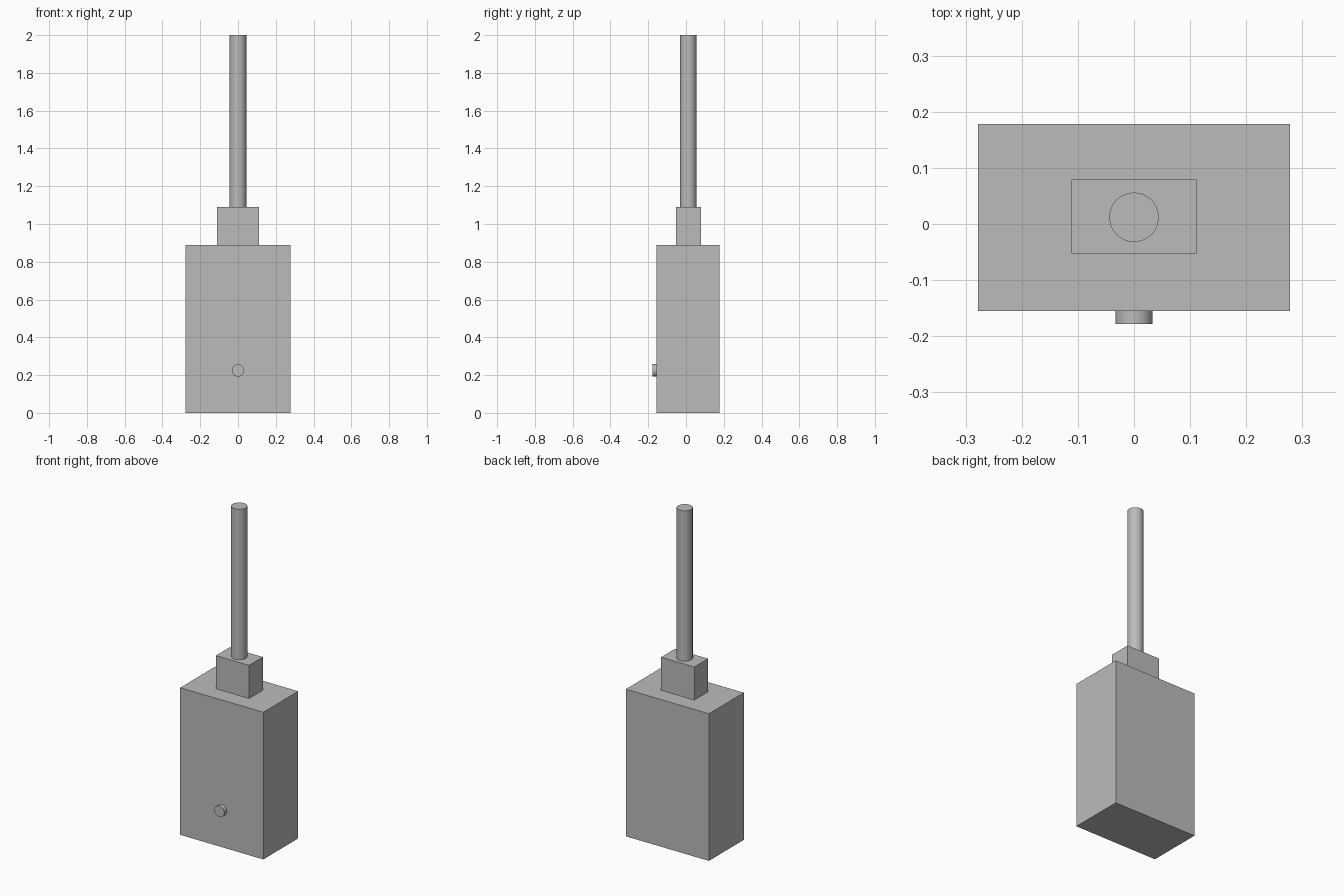
import bpy, math

if "Cube" in bpy.data.objects:
    bpy.data.objects.remove(bpy.data.objects["Cube"])

grey = bpy.data.materials.new("plain grey")
grey.diffuse_color = (0.5, 0.5, 0.5, 1)
grey.use_nodes = True
grey.node_tree.nodes["Principled BSDF"].inputs["Base Color"].default_value = grey.diffuse_color


def finish(name):
    ob = bpy.context.object
    ob.name = name
    ob.data.materials.append(grey)
    return ob


def box(name, lo, hi):
    bpy.ops.mesh.primitive_cube_add(size=1, location=[(a + b) / 2 for a, b in zip(lo, hi)])
    ob = finish(name)
    ob.scale = [b - a for a, b in zip(lo, hi)]
    bpy.ops.object.transform_apply(location=False, rotation=False, scale=True)


def cylinder(name, radius, depth, loc, rot=(0, 0, 0)):
    bpy.ops.mesh.primitive_cylinder_add(vertices=48, radius=radius, depth=depth,
                                        location=loc, rotation=rot)
    finish(name)
    bpy.ops.object.shade_smooth_by_angle(angle=math.radians(30))


# Main block and the smaller block on top
box("body", (-0.278, -0.155, 0), (0.278, 0.178, 0.89))
box("neck", (-0.111, -0.053, 0.89), (0.111, 0.079, 1.09))

# Tall rod
cylinder("rod", 0.044, 0.91, (0, 0.012, 1.545))

# Small round button on the front
cylinder("button", 0.033, 0.023, (0, -0.1665, 0.225), (math.pi / 2, 0, 0))
